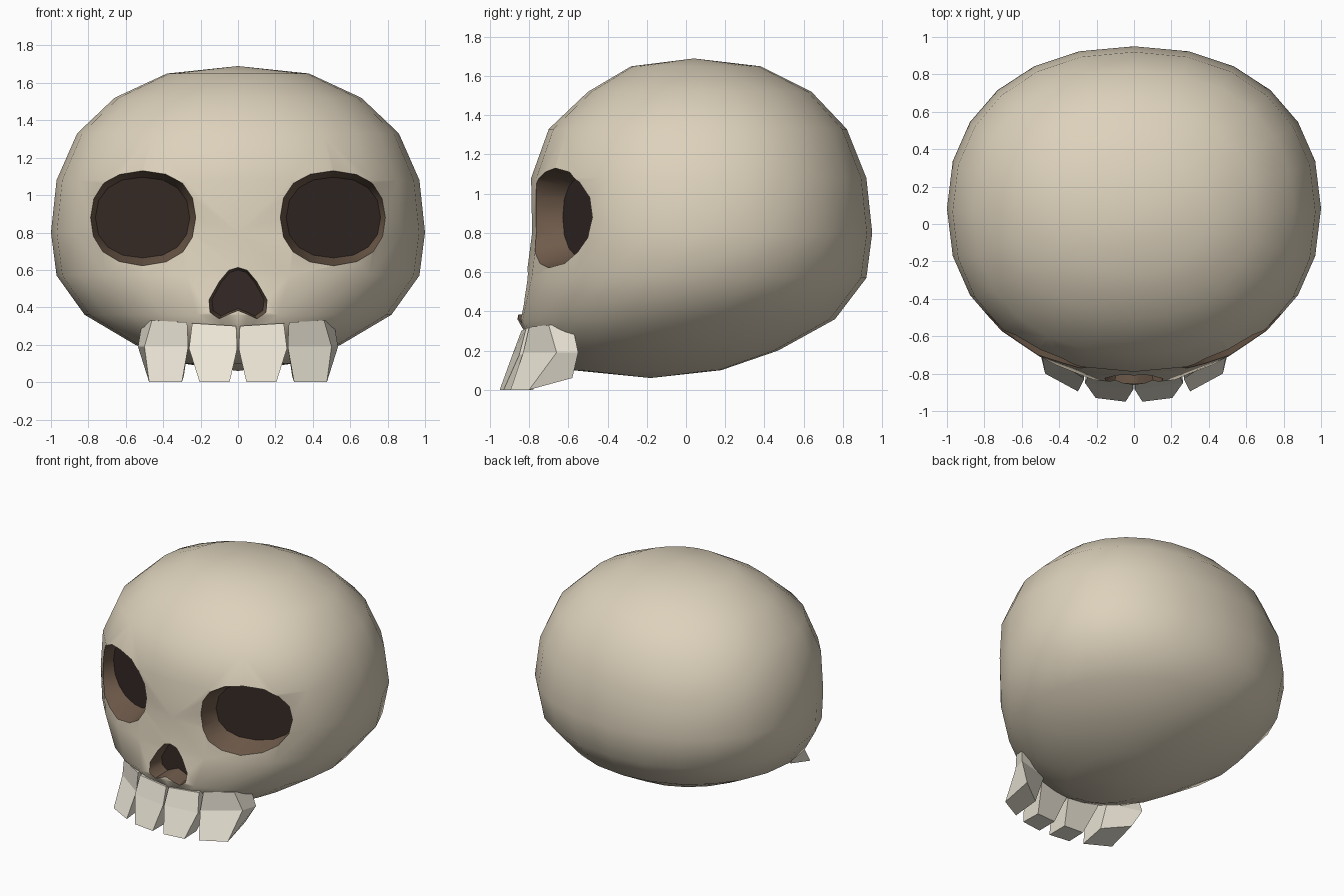
import bpy, bmesh, math

if "Cube" in bpy.data.objects:
    bpy.data.objects.remove(bpy.data.objects["Cube"])


def material(name, rgb):
    m = bpy.data.materials.new(name)
    m.diffuse_color = (*rgb, 1)
    m.use_nodes = True
    m.node_tree.nodes["Principled BSDF"].inputs["Base Color"].default_value = m.diffuse_color
    return m


BONE = material("bone", (0.72, 0.64, 0.50))
WALL = material("socket_wall", (0.16, 0.105, 0.07))
DARK = material("socket_floor", (0.036, 0.023, 0.019))
TOOTH = material("tooth", (0.84, 0.79, 0.68))


def loft(name, rings, mats, start=None, end=None, smooth=False):
    """Skin a stack of equal-length rings; ends close to a point or a flat cap."""
    bm = bmesh.new()
    loops = [[bm.verts.new(p) for p in r] for r in rings]
    n = len(loops[0])
    for a, b in zip(loops, loops[1:]):
        for i in range(n):
            bm.faces.new((a[i], a[(i + 1) % n], b[(i + 1) % n], b[i]))
    for loop, tip in ((loops[0], start), (loops[-1], end)):
        if tip:
            v = bm.verts.new(tip)
            for i in range(n):
                bm.faces.new((loop[i], loop[(i + 1) % n], v))
        else:
            bm.faces.new(loop).material_index = len(mats) - 1
    bmesh.ops.recalc_face_normals(bm, faces=bm.faces)
    me = bpy.data.meshes.new(name)
    bm.to_mesh(me)
    bm.free()
    for m in mats:
        me.materials.append(m)
    ob = bpy.data.objects.new(name, me)
    bpy.context.collection.objects.link(ob)
    return ob


def superellipse(n, p):
    """Unit outline, rounder-cornered than a circle for p > 2."""
    pts = []
    for i in range(n):
        a = 2 * math.pi * i / n
        c, s = math.cos(a), math.sin(a)
        pts.append((math.copysign(abs(c) ** (2 / p), c),
                    math.copysign(abs(s) ** (2 / p), s)))
    return pts


# Cranium: horizontal sections (height, half width, front y, back y, squareness)
sections = [
    (0.10, 0.30, -0.58, 0.18, 2.0), (0.20, 0.55, -0.77, 0.47, 2.0),
    (0.36, 0.82, -0.86, 0.76, 2.05), (0.57, 0.97, -0.815, 0.92, 2.15),
    (0.80, 1.00, -0.785, 0.95, 2.2), (1.08, 0.97, -0.79, 0.92, 2.2),
    (1.33, 0.86, -0.70, 0.82, 2.2), (1.52, 0.66, -0.50, 0.64, 2.1),
    (1.65, 0.38, -0.28, 0.38, 2.0)]
rings = [[(x * hw, (yf + yb) / 2 + y * (yb - yf) / 2, z)
          for x, y in superellipse(24, p)] for z, hw, yf, yb, p in sections]
cranium = loft("cranium", rings, [BONE], (0, -0.18, 0.06), (0, 0.04, 1.69))
cranium.data.materials.append(WALL)
cranium.data.materials.append(DARK)


def carve(name, outline, cx, cz, floor_y, tilt, scales, length):
    """Cut a tapered pit with a dark floor into the cranium."""
    pit = []
    for s, dy in zip(scales, (-length, 0)):
        pit.append([(cx + x * s, floor_y + tilt * (abs(cx + x * s) - abs(cx)) + dy,
                     cz + z * s) for x, z in outline])
    cutter = loft(name, pit, [BONE, WALL, DARK])
    for f in cutter.data.polygons:
        f.material_index = 2 if len(f.vertices) > 4 else 1
    cutter.hide_render = True
    mod = cranium.modifiers.new(name, "BOOLEAN")
    mod.operation = "DIFFERENCE"
    mod.solver = "EXACT"
    mod.object = cutter
    bpy.context.view_layer.objects.active = cranium
    bpy.ops.object.modifier_apply(modifier=name)
    bpy.data.objects.remove(cutter)


# Eye sockets
eye = [(x * 0.287, z * 0.245) for x, z in superellipse(16, 2.25)]
for side in (-1, 1):
    carve("eye_socket", eye, side * 0.51, 0.88, -0.51, 0.47, (1.33, 0.88), 0.5)

# Nose opening
half = [(0.05, 0.135), (0.10, 0.075), (0.155, -0.025), (0.148, -0.09), (0.10, -0.125), (0.05, -0.10)]
nose = [(0, 0.15)] + half + [(0, -0.08)] + [(-x, z) for x, z in reversed(half)]
carve("nose_opening", nose, 0, 0.465, -0.71, 0, (1.25, 0.9), 0.4)

bpy.ops.object.select_all(action="DESELECT")
cranium.select_set(True)
bpy.context.view_layer.objects.active = cranium
bpy.ops.object.shade_smooth_by_angle(angle=math.radians(50))

# Teeth: bottom, middle and top sections, mirrored to both sides
inner = [
    [(0.045, -0.95, 0), (0.205, -0.93, 0), (0.20, -0.78, 0), (0.045, -0.79, 0)],
    [(0.004, -0.885, 0.18), (0.262, -0.85, 0.18), (0.25, -0.68, 0.18), (0.004, -0.70, 0.18)],
    [(0.01, -0.84, 0.30), (0.245, -0.815, 0.315), (0.24, -0.65, 0.315), (0.01, -0.68, 0.30)]]
outer = [
    [(0.30, -0.895, 0), (0.475, -0.80, 0), (0.465, -0.58, 0.06), (0.29, -0.70, 0.03)],
    [(0.266, -0.83, 0.19), (0.50, -0.66, 0.19), (0.535, -0.55, 0.19), (0.28, -0.62, 0.19)],
    [(0.272, -0.80, 0.32), (0.46, -0.70, 0.33), (0.51, -0.58, 0.335), (0.28, -0.60, 0.32)]]
for label, tooth in (("inner_tooth", inner), ("outer_tooth", outer)):
    for side, tag in ((1, "_left"), (-1, "_right")):
        loft(label + tag, [[(side * x, y, z) for x, y, z in r] for r in tooth], [TOOTH])
